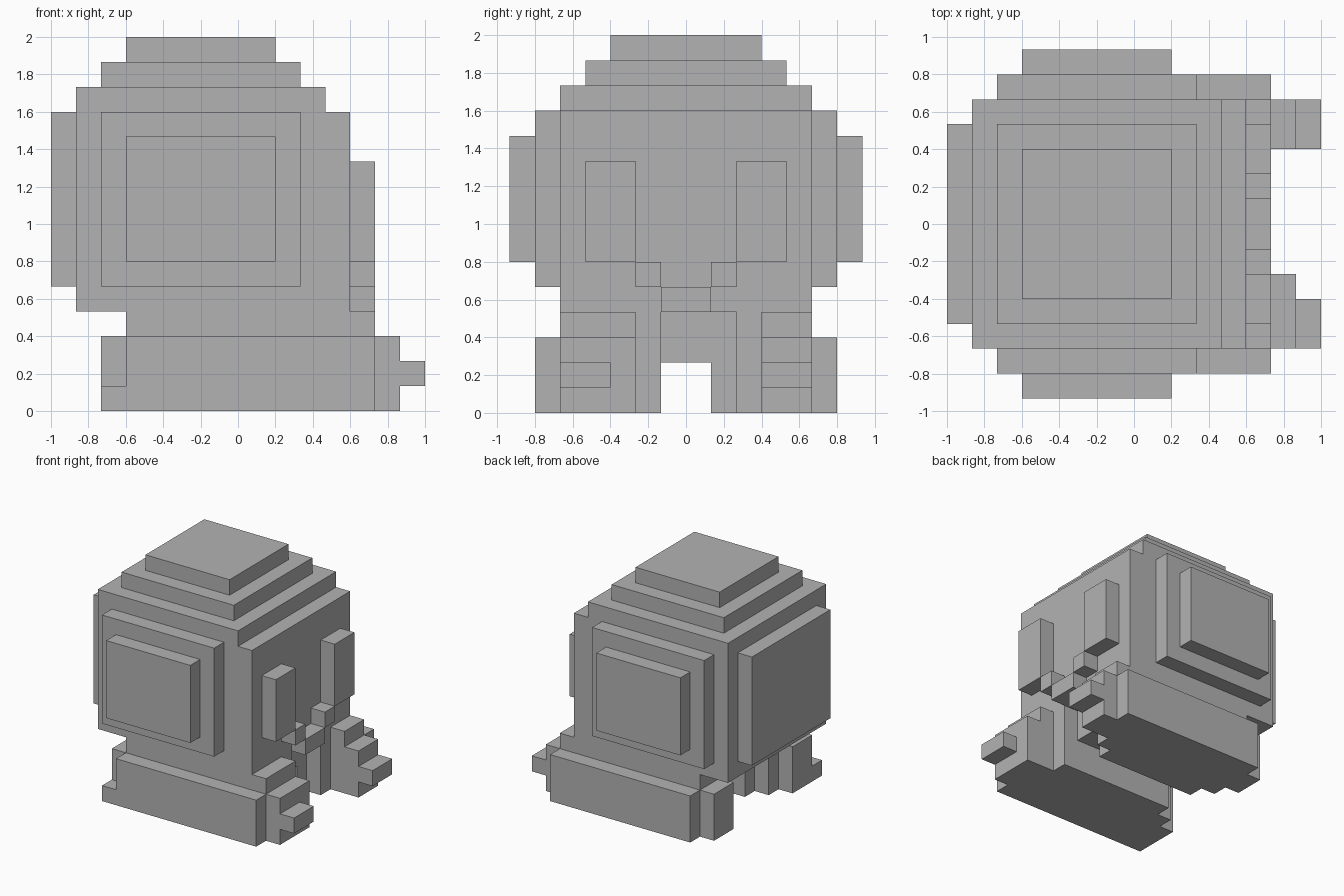
import bpy
import bmesh
from mathutils import Matrix, Vector

cube = bpy.data.objects.get("Cube")
if cube:
    bpy.data.objects.remove(cube, do_unlink=True)

UNIT = 2 / 15                       # size of one block
ORIGIN = Vector((-7.5, -7, 0))      # block grid corner

grey = bpy.data.materials.new("plain grey")
grey.use_nodes = True
grey.diffuse_color = (0.45, 0.45, 0.45, 1)
grey.node_tree.nodes["Principled BSDF"].inputs["Base Color"].default_value = grey.diffuse_color


def blocks(name, *boxes):
    """One object from boxes, each given as (x span), (y span), (z span) in blocks."""
    bm = bmesh.new()
    for spans in boxes:
        low = Vector([s[0] for s in spans])
        high = Vector([s[1] for s in spans])
        place = Matrix.Translation(((low + high) / 2 + ORIGIN) * UNIT)
        size = Matrix.Diagonal(((high - low) * UNIT).to_4d())
        size[3][3] = 1
        bmesh.ops.create_cube(bm, size=1, matrix=place @ size)
    mesh = bpy.data.meshes.new(name)
    bm.to_mesh(mesh)
    bm.free()
    mesh.materials.append(grey)
    obj = bpy.data.objects.new(name, mesh)
    bpy.context.collection.objects.link(obj)
    return obj


def mirror(span):
    return (14 - span[1], 14 - span[0])


# Head with its stepped crown and back plate
blocks("head", ((1, 11), (2, 12), (4, 13)))
blocks("face", ((11, 12), (2, 12), (4, 12)))
blocks("crown", ((2, 10), (3, 11), (13, 14)), ((3, 9), (4, 10), (14, 15)))
blocks("back_of_head", ((0, 1), (3, 11), (5, 12)))

# Stepped cheeks, eyes and mouth corners on both sides
for side, flip in (("right", lambda s: s), ("left", mirror)):
    blocks(side + "_head_side",
           ((2, 10), flip((1, 2)), (5, 12)),
           ((3, 9), flip((0, 1)), (6, 11)))
    blocks(side + "_eye", ((12, 13), flip((3, 5)), (6, 10)))
    blocks(side + "_mouth_corner", ((12, 13), flip((5, 6)), (5, 6)))
blocks("mouth", ((12, 13), (6, 8), (4, 5)))

# Body bridging the two legs
blocks("body", ((4, 11), (6, 8), (2, 4)))

# Legs: outer plate, stepped inner rows, heel
for side, flip in (("right", lambda s: s), ("left", mirror)):
    front = 12 if side == "right" else 11
    blocks(side + "_leg",
           ((3, 13), flip((1, 2)), (0, 3)),
           ((3, 13), flip((2, 4)), (0, 4)),
           ((3, 12), flip((4, 5)), (0, 4)),
           ((4, front), flip((5, 6)), (0, 4)))
    blocks(side + "_heel", ((2, 3), flip((2, 4)), (0, 3)))
    blocks(side + "_toe_tip", ((14, 15), flip((2, 4)), (1, 2)))

# The two feet differ slightly in width and heel
blocks("right_toe", ((13, 14), (2, 5), (0, 3)), ((12, 13), (4, 5), (0, 4)))
blocks("left_toe", ((13, 14), (10, 12), (0, 3)))
blocks("right_heel_spur", ((2, 3), (1, 2), (0, 1)))
